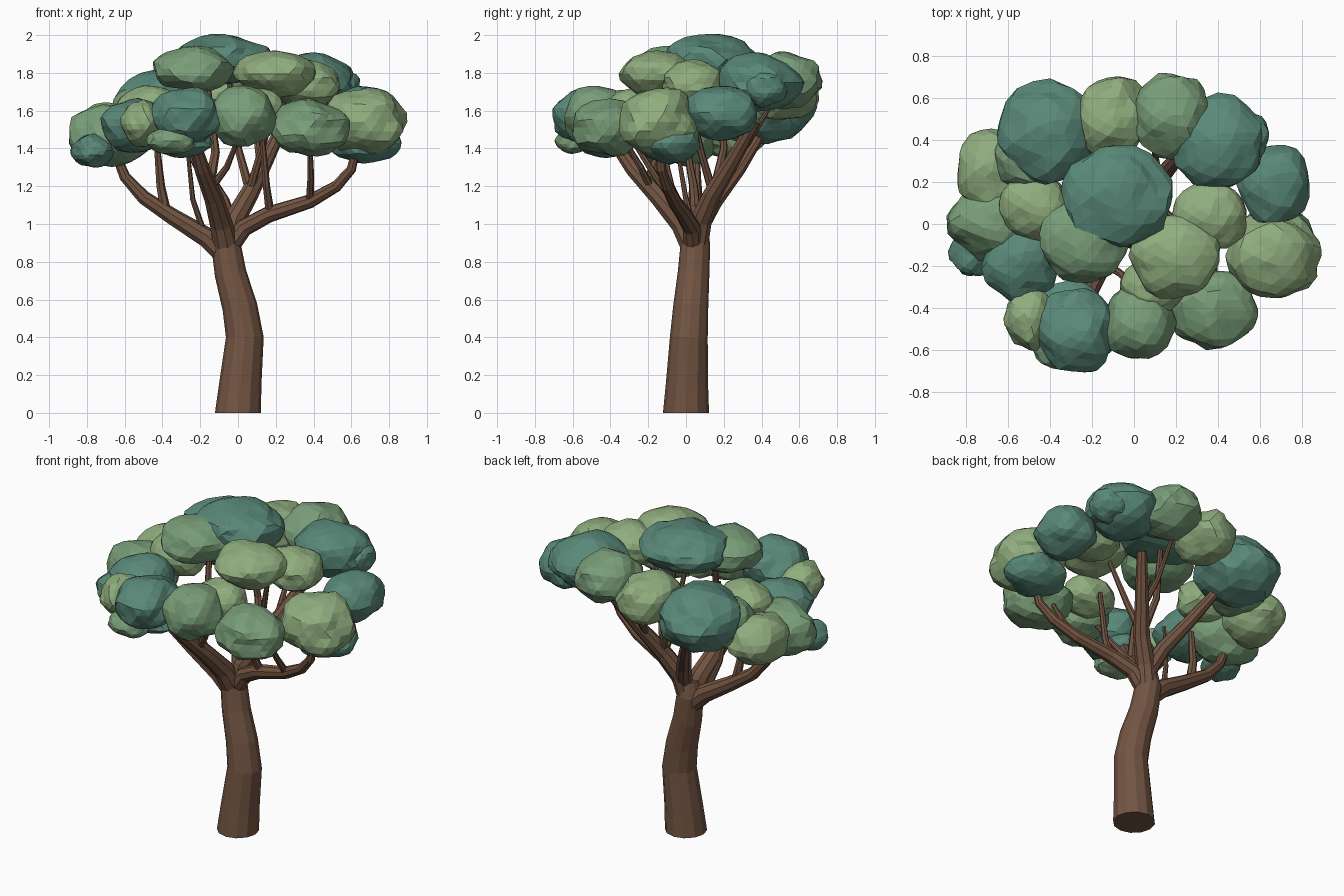
import bpy, bmesh, math, random
from mathutils import Vector, noise

random.seed(4)


def material(name, rgb):
    m = bpy.data.materials.new(name)
    m.diffuse_color = (*rgb, 1)
    return m


BARK = material("bark", (0.17, 0.09, 0.055))
LEAF = {"d": material("leaf_dark", (0.10, 0.25, 0.19)),
        "m": material("leaf_mid", (0.19, 0.34, 0.19)),
        "l": material("leaf_light", (0.28, 0.42, 0.21))}


def add_object(name, bm, mat):
    bmesh.ops.recalc_face_normals(bm, faces=bm.faces)
    me = bpy.data.meshes.new(name)
    bm.to_mesh(me)
    bm.free()
    me.materials.append(mat)
    ob = bpy.data.objects.new(name, me)
    bpy.context.collection.objects.link(ob)


def limb(name, pts, sides=9):
    """Tapered tube through (x, y, z, radius) points, closed at both ends."""
    bm = bmesh.new()
    P = [Vector(p[:3]) for p in pts]
    rings, prev = [], Vector((0, 0, 1))
    u = Vector((1, 0, 0))
    for i, p in enumerate(P):
        t = (P[min(i + 1, len(P) - 1)] - P[max(i - 1, 0)]).normalized()
        if i == 0 and p.z < 0.1:
            t = Vector((0, 0, 1))
        u = prev.rotation_difference(t) @ u
        prev = t
        v = t.cross(u)
        ring = []
        for k in range(sides):
            a = 2 * math.pi * k / sides
            ring.append(bm.verts.new(p + (u * math.cos(a) + v * math.sin(a)) * pts[i][3]))
        rings.append(ring)
    for r, s in zip(rings, rings[1:]):
        for k in range(sides):
            j = (k + 1) % sides
            bm.faces.new((r[k], r[j], s[j], s[k]))
    bm.faces.new(rings[0])
    bm.faces.new(rings[-1])
    add_object(name, bm, BARK)


def clump(name, x, y, z, rx, ry, rz, shade):
    """Flattened, lumpy, faceted ball of leaves."""
    bm = bmesh.new()
    bmesh.ops.create_icosphere(bm, subdivisions=3, radius=1)
    off = Vector([random.uniform(-50, 50) for _ in range(3)])
    for v in bm.verts:
        k = 1 + 0.17 * noise.noise(v.co * 1.7 + off)
        v.co = Vector((x + v.co.x * k * rx, y + v.co.y * k * ry, z + v.co.z * k * rz))
    add_object(name, bm, LEAF[shade])


# Trunk
limb("trunk", [(0, 0, 0, .122), (.012, .005, .15, .112), (.036, .015, .4, .1),
               (.01, .025, .56, .093), (-.04, .04, .74, .084), (-.065, .05, .9, .078),
               (-.06, .05, .99, .06)], 12)

# Main branches
limb("left_branch", [(-.05, .05, .82, .06), (-.17, .05, .93, .055), (-.35, .05, 1.04, .045),
                     (-.5, .05, 1.14, .038), (-.6, .05, 1.25, .03), (-.66, .05, 1.4, .022)])
limb("front_branch", [(-.06, .05, .86, .07), (-.09, -.02, 1.0, .062), (-.13, -.14, 1.14, .052),
                      (-.19, -.28, 1.29, .042), (-.24, -.4, 1.46, .03)])
limb("back_right_branch", [(-.06, .05, .86, .065), (-.02, .08, 1.02, .058), (.06, .14, 1.16, .05),
                           (.15, .25, 1.34, .04), (.25, .37, 1.55, .03)])
limb("right_branch", [(-.05, .04, .87, .05), (.03, .03, .98, .048), (.16, -.01, 1.05, .044),
                      (.38, -.06, 1.12, .037), (.52, -.1, 1.2, .031), (.6, -.13, 1.29, .026),
                      (.63, -.14, 1.42, .02)])
limb("back_left_branch", [(-.04, .07, .98, .05), (-.09, .15, 1.12, .045),
                          (-.19, .28, 1.29, .037), (-.28, .38, 1.45, .029)])

# Twigs rising from the branches: start, middle, end, start radius
twigs = [((-.38, .05, 1.05), (-.41, .04, 1.2), (-.43, .0, 1.42), .03),
         ((-.18, .05, .95), (-.24, .0, 1.13), (-.27, -.05, 1.42), .018),
         ((.17, -.01, 1.05), (.15, -.08, 1.2), (.12, -.16, 1.55), .025),
         ((.38, -.06, 1.12), (.385, -.16, 1.25), (.38, -.28, 1.44), .023),
         ((-.15, -.18, 1.18), (-.06, -.24, 1.3), (0, -.33, 1.45), .022),
         ((-.15, -.2, 1.22), (-.12, -.14, 1.38), (-.16, -.06, 1.72), .03),
         ((.06, .14, 1.17), (.12, .08, 1.38), (.2, .02, 1.65), .024),
         ((.06, .15, 1.18), (.0, .2, 1.4), (-.05, .18, 1.78), .026),
         ((.12, .21, 1.28), (.1, .33, 1.43), (.1, .46, 1.65), .02)]
for i, (a, b, c, r) in enumerate(twigs):
    limb(f"twig_{i}", [(*a, r), (*b, r * .8), (*c, r * .55)], 7)

# Leaf clumps: x, y, z, half sizes, shade
clumps = [
    # crown
    (-.08, .13, 1.87, .26, .25, .13, "d"), (-.24, -.08, 1.82, .21, .2, .125, "m"),
    (.2, -.15, 1.795, .22, .19, .125, "l"), (.36, .04, 1.74, .18, .17, .125, "l"),
    # back
    (.4, .38, 1.75, .23, .22, .155, "d"), (.54, .42, 1.72, .11, .11, .1, "d"),
    (.18, .52, 1.76, .19, .2, .145, "m"), (-.1, .51, 1.7, .17, .2, .15, "l"),
    (-.4, .43, 1.62, .25, .25, .19, "d"), (-.5, .33, 1.58, .18, .17, .15, "m"),
    # right
    (.67, .19, 1.59, .17, .2, .14, "d"), (.67, -.15, 1.54, .22, .21, .18, "l"),
    (.68, -.08, 1.43, .18, .16, .11, "d"),
    # front
    (.38, -.41, 1.51, .21, .19, .15, "m"), (.02, -.47, 1.57, .17, .19, .16, "m"),
    (.09, -.3, 1.6, .16, .14, .12, "l"), (-.27, -.51, 1.57, .19, .2, .15, "d"),
    (-.5, -.45, 1.53, .12, .15, .12, "l"), (-.35, -.6, 1.44, .13, .09, .07, "m"),
    (-.3, -.42, 1.43, .16, .15, .08, "d"),
    # left
    (-.54, -.18, 1.52, .18, .19, .14, "d"), (-.67, .01, 1.47, .22, .18, .16, "m"),
    (-.68, .25, 1.49, .17, .21, .15, "l"), (-.77, -.13, 1.39, .11, .12, .09, "d"),
    (-.47, .08, 1.6, .17, .16, .13, "l"),
]
for i, c in enumerate(clumps):
    clump(f"leaf_clump_{i}", *c)
